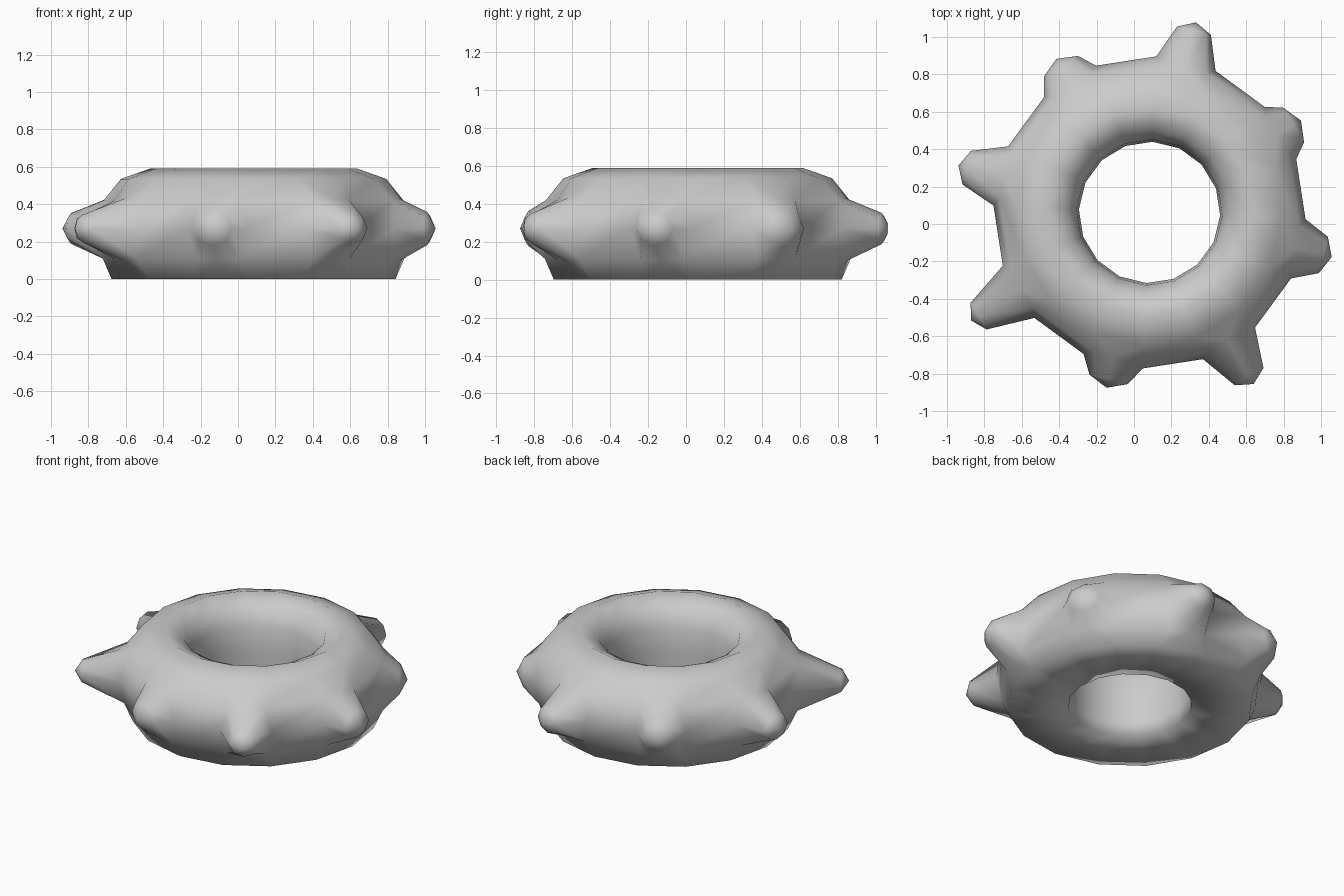
import bpy, bmesh
from math import sin, cos, pi, radians
from mathutils import Vector

cube = bpy.data.objects.get("Cube")
if cube:
    bpy.data.objects.remove(cube)

SEGMENTS = 16
CENTRE = Vector((0.083, 0.062, 0))
START = radians(-2.5)
STEP = 2 * pi / SEGMENTS
MID_Z = 0.27

# Cross-section (radius, height), from the outer foot over the crown to the inner foot
PROFILE = [(0.76, 0), (0.81, 0.11), (0.835, MID_Z), (0.805, 0.42), (0.71, 0.535), (0.555, 0.59),
           (0.44, 0.535), (0.39, 0.42), (0.378, MID_Z), (0.38, 0.11), (0.385, 0)]
LOW, MID, HIGH = 1, 2, 3
# Radial reach of each spike's shoulder, one on every second segment
REACH = [1.0, 0.914, 1.006, 1.069, 0.919, 1.027, 0.957, 0.901]


def polar(radius, angle, z):
    return CENTRE + Vector((radius * cos(angle), radius * sin(angle), z))


bm = bmesh.new()

# Ring columns; spike corners are drawn together so each spike root is rounded
columns = []
for i in range(SEGMENTS):
    side = 1 if i % 2 else -1
    column = []
    for j, (radius, z) in enumerate(PROFILE):
        pinch = 0.13 * side * STEP if j in (LOW, HIGH) else 0
        column.append(bm.verts.new(polar(radius, START + i * STEP + pinch, z)))
    columns.append(column)

for i in range(SEGMENTS):
    a, b = columns[i], columns[(i + 1) % SEGMENTS]
    spiked = i % 2 == 1
    middle = START + (i + 0.5) * STEP
    if spiked:
        low = bm.verts.new(polar(0.805, middle, PROFILE[LOW][1] - 0.012))
        high = bm.verts.new(polar(0.80, middle, PROFILE[HIGH][1] + 0.012))
    for j in range(len(PROFILE) - 1):
        if not spiked:
            bm.faces.new((a[j], b[j], b[j + 1], a[j + 1]))
        elif j == 0:
            bm.faces.new((a[0], b[0], low))
            bm.faces.new((a[0], low, a[1]))
            bm.faces.new((b[0], b[1], low))
        elif j == HIGH:
            bm.faces.new((high, b[j + 1], a[j + 1]))
            bm.faces.new((a[j], high, a[j + 1]))
            bm.faces.new((high, b[j], b[j + 1]))
        elif j > HIGH:
            bm.faces.new((a[j], b[j], b[j + 1], a[j + 1]))
    # Flat underside
    under = bm.faces.new((b[0], a[0], a[-1], b[-1]))
    under.tag = True

    # Spike: root loop, shoulder loop and blunt tip
    if spiked:
        reach = REACH[((i - 1) // 2 - 1) % len(REACH)] if i > 1 else REACH[0]
        reach = REACH[((i - 3) // 2 + 8) % len(REACH)]
        middle = START + (i + 0.5) * STEP
        # Root order: right side, then counter-clockwise seen from outside
        root = [b[MID], b[HIGH], high, a[HIGH], a[MID], a[LOW], low, b[LOW]]
        width = 0.1 - 0.15 * (reach - 0.957)
        across = Vector((-sin(middle), cos(middle), 0))
        hub = polar(reach, middle, MID_Z)
        shoulder = []
        for k in range(8):
            t = k * pi / 4
            offset = across * width * cos(t) + Vector((0, 0, 0.88 * width * sin(t)))
            shoulder.append(bm.verts.new(hub + offset))
        tip = bm.verts.new(polar(reach + 0.046, middle, MID_Z))
        for k in range(8):
            n = (k + 1) % 8
            bm.faces.new((root[k], root[n], shoulder[n], shoulder[k]))
            bm.faces.new((shoulder[k], shoulder[n], tip))

# Smooth everywhere except the crisp rims of the flat underside
bmesh.ops.recalc_face_normals(bm, faces=bm.faces)
for face in bm.faces:
    face.smooth = True
for edge in bm.edges:
    if sum(f.tag for f in edge.link_faces) == 1:
        edge.smooth = False

mesh = bpy.data.meshes.new("spiked_ring")
bm.to_mesh(mesh)
bm.free()
ring = bpy.data.objects.new("spiked_ring", mesh)
bpy.context.collection.objects.link(ring)

grey = bpy.data.materials.new("plain_grey")
grey.use_nodes = True
colour = (0.6, 0.6, 0.6, 1)
grey.diffuse_color = colour
grey.node_tree.nodes["Principled BSDF"].inputs["Base Color"].default_value = colour
mesh.materials.append(grey)
